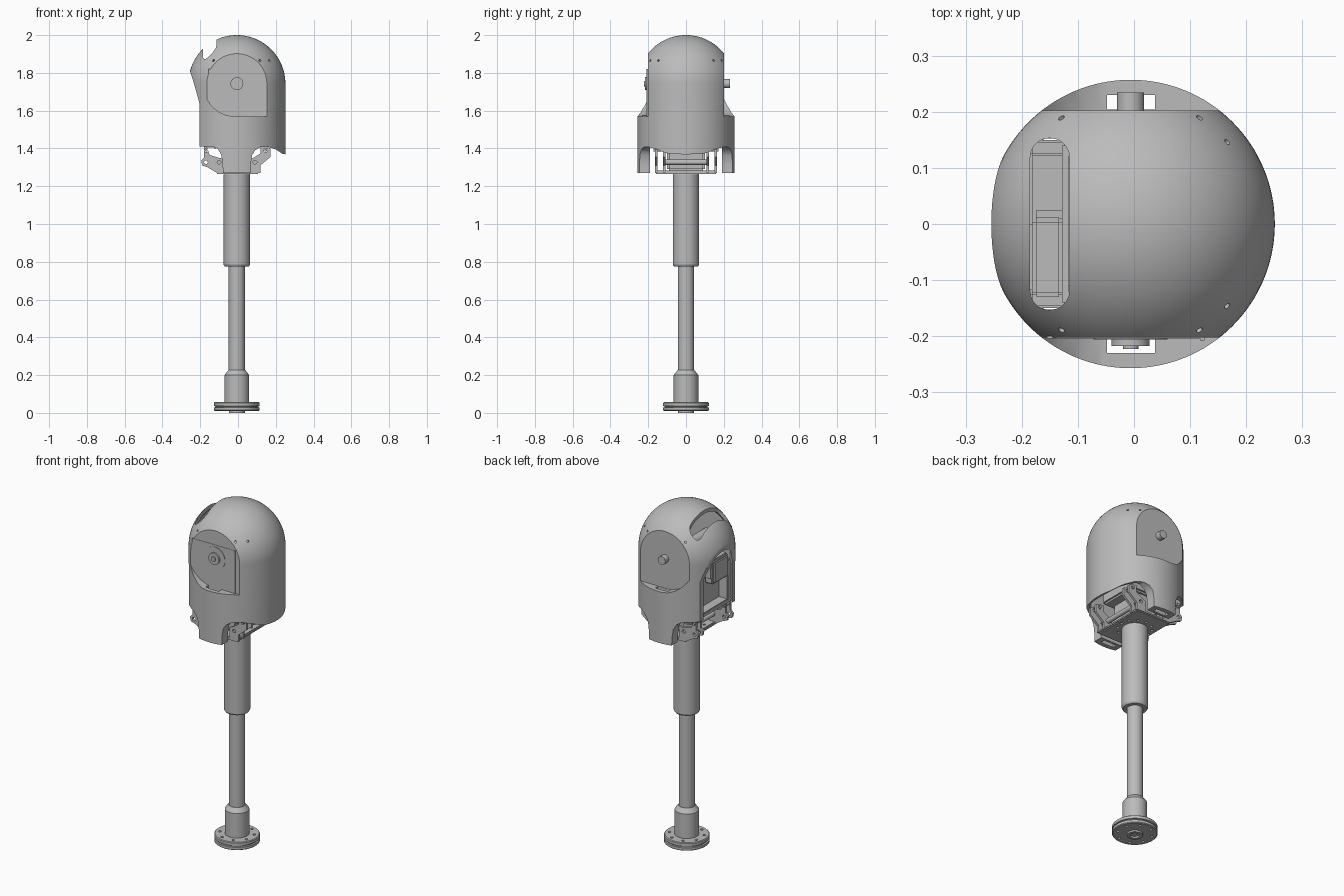
import bpy, bmesh, math
from mathutils import Vector, Matrix

if "Cube" in bpy.data.objects:
    bpy.data.objects.remove(bpy.data.objects["Cube"], do_unlink=True)

CX = -0.006          # axis of the column and dome
R, ZC = 0.257, 1.743  # dome radius and dome centre height

grey = bpy.data.materials.new("satin grey")
grey.use_nodes = True
grey.diffuse_color = (0.5, 0.5, 0.5, 1)
grey.node_tree.nodes["Principled BSDF"].inputs["Base Color"].default_value = (0.5, 0.5, 0.5, 1)


def finish(bm, name):
    bmesh.ops.recalc_face_normals(bm, faces=bm.faces)
    mesh = bpy.data.meshes.new(name)
    bm.to_mesh(mesh)
    bm.free()
    mesh.materials.append(grey)
    obj = bpy.data.objects.new(name, mesh)
    bpy.context.collection.objects.link(obj)
    return obj


def lathe(name, profile, steps=96):
    bm = bmesh.new()
    verts = [bm.verts.new((CX + r, 0, z)) for r, z in profile]
    edges = [bm.edges.new(pair) for pair in zip(verts, verts[1:])]
    bmesh.ops.spin(bm, geom=verts + edges, cent=(CX, 0, 0), axis=(0, 0, 1),
                   angle=math.tau, steps=steps)
    bmesh.ops.remove_doubles(bm, verts=bm.verts, dist=1e-5)
    return finish(bm, name)


def prism(name, points, start, end, axis="y"):
    """Extrude an outline: (x, z) along y, or (x, y) along z."""
    bm = bmesh.new()
    place = (lambda a, b: (a, start, b)) if axis == "y" else (lambda a, b: (a, b, start))
    face = bm.faces.new([bm.verts.new(place(a, b)) for a, b in points])
    new = bmesh.ops.extrude_face_region(bm, geom=[face])["geom"]
    shift = (0, end - start, 0) if axis == "y" else (0, 0, end - start)
    bmesh.ops.translate(bm, verts=[g for g in new if isinstance(g, bmesh.types.BMVert)], vec=shift)
    return finish(bm, name)


def box(name, x, y, z, bevel=0.0):
    bm = bmesh.new()
    bmesh.ops.create_cube(bm, size=1)
    for v in bm.verts:
        v.co = [lo + (c + 0.5) * (hi - lo) for c, (lo, hi) in zip(v.co, (x, y, z))]
    if bevel:
        bmesh.ops.bevel(bm, geom=list(bm.edges), offset=bevel, segments=2, affect="EDGES")
    return finish(bm, name)


def rod(name, a, b, r, sides=32):
    a, b = Vector(a), Vector(b)
    bm = bmesh.new()
    turn = (b - a).to_track_quat("Z", "Y").to_matrix().to_4x4()
    bmesh.ops.create_cone(bm, cap_ends=True, segments=sides, radius1=r, radius2=r,
                          depth=(b - a).length, matrix=Matrix.Translation((a + b) / 2) @ turn)
    return finish(bm, name)


def combine(obj, tool, operation="DIFFERENCE"):
    mod = obj.modifiers.new("cut", "BOOLEAN")
    mod.operation, mod.solver, mod.object = operation, "EXACT", tool
    bpy.context.view_layer.objects.active = obj
    bpy.ops.object.modifier_apply(modifier=mod.name)
    bpy.data.objects.remove(tool, do_unlink=True)


def dome(r, bottom, n=24):
    arc = [(r * math.cos(i * math.pi / 2 / n), ZC + r * math.sin(i * math.pi / 2 / n)) for i in range(n)]
    return [(0, bottom), (r, bottom)] + arc + [(0, ZC + r)]


# Hollow domed housing with flat sides
shell = lathe("domed_housing", dome(R, 1.27), 128)
side_outline = [(-0.3, 2.1), (-0.3, 1.70), (-0.165, 1.66), (-0.14, 1.625), (-0.1, 1.592),
                (-0.06, 1.575), (-0.02, 1.57), (0.3, 1.57), (0.3, 2.1)]
for s in (-1, 1):
    combine(shell, prism("side_cutter", side_outline, s * 0.202, s * 0.4))
cavity = lathe("cavity", dome(R - 0.018, 1.2))
combine(cavity, box("cavity_limit", (-1, 1), (-0.19, 0.19), (1, 3)), "INTERSECT")
combine(shell, cavity)

# Lower edge of the housing, leaving two hanging legs
edge_left = [(-0.3, 1.2), (-0.3, 1.41), (-0.13, 1.41), (-0.105, 1.395), (-0.088, 1.365),
             (-0.082, 1.32), (-0.075, 1.2)]
edge_right = [(0.068, 1.2), (0.068, 1.32), (0.075, 1.365), (0.09, 1.39), (0.12, 1.408),
              (0.16, 1.408), (0.2, 1.395), (0.235, 1.372), (0.3, 1.36), (0.3, 1.2)]
for outline in (edge_left, edge_right):
    combine(shell, prism("edge_cutter", outline, -0.4, 0.4))

# Open service side and the long slot above it
combine(shell, prism("opening_cutter", [(-0.4, 1.2), (-0.4, 1.82), (-0.258, 1.82), (-0.238, 1.76),
                                        (-0.218, 1.69), (-0.205, 1.64), (-0.205, 1.2)], -0.4, 0.4))
slot = []
for cx, cy, first in ((-0.149, 0.119, 0), (-0.151, 0.119, 90), (-0.151, -0.119, 180), (-0.149, -0.119, 270)):
    slot += [(cx + 0.034 * math.cos(math.radians(first + k * 18)),
              cy + 0.034 * math.sin(math.radians(first + k * 18))) for k in range(6)]
combine(shell, prism("slot_cutter", slot, 1.72, 2.1, "z"))

# Narrow gaps beside the legs and small screw holes
for s in (-1, 1):
    combine(shell, box("gap_cutter", (-0.048, 0.037), sorted((s * 0.204, s * 0.23)), (1.2, 1.7)))
    for x, y in ((-0.13, 0.19), (0.117, 0.19), (0.167, 0.147)):
        p = Vector((x, s * y, 1.866))
        out = (p - Vector((CX, 0, ZC))).normalized() * 0.012
        combine(shell, rod("screw_hole", p - out, p + out, 0.006, 12))

# Side pivots and trim
rod("front_pivot_ring", (CX, -0.195, 1.743), (CX, -0.206, 1.743), 0.066, 48)
rod("front_pivot", (CX, -0.195, 1.743), (CX, -0.217, 1.743), 0.034)
rod("front_pivot_pin", (CX, -0.195, 1.743), (CX, -0.223, 1.743), 0.014)
rod("rear_pivot", (CX, 0.195, 1.743), (CX, 0.234, 1.743), 0.024)
box("front_trim_strip", (0.118, 0.126), (-0.208, -0.2), (1.57, 1.82))
box("front_trim_panel", (-0.155, 0.12), (-0.204, -0.2), (1.57, 1.82))
combine(bpy.data.objects["front_trim_panel"],
        prism("trim_cutter", [(-0.3, 1.5)] + side_outline[1:7] + [(0.02, 1.5)], -0.3, -0.1))

# Inner equipment seen through the openings
box("inner_panel", (-0.128, -0.116), (-0.14, 0.14), (1.40, 1.78))
box("inner_chassis", (-0.116, 0.12), (-0.12, 0.12), (1.42, 1.70), 0.01)
box("control_box", (-0.182, -0.126), (-0.13, 0.012), (1.56, 1.70), 0.008)
box("control_box_cover", (-0.19, -0.18), (-0.118, 0.0), (1.575, 1.685))
box("control_box_tab", (-0.175, -0.126), (0.01, 0.024), (1.60, 1.66))
rod("inner_axle", (CX, -0.195, 1.743), (CX, 0.195, 1.743), 0.03)
for label, s in (("front", -1), ("rear", 1)):
    box(label + "_inner_post", (-0.185, -0.12), sorted((s * 0.122, s * 0.15)), (1.41, 1.66), 0.004)
box("lower_rail", (-0.185, -0.12), (-0.15, 0.15), (1.405, 1.43), 0.004)

# Mounting plate with a ring of bolt holes
plate = box("mounting_plate", (-0.115, 0.112), (-0.165, 0.165), (1.265, 1.283), 0.005)
for k in range(12):
    a = k * math.tau / 12
    x, y = CX + 0.092 * math.cos(a), 0.092 * math.sin(a)
    combine(plate, rod("bolt_hole", (x, y, 1.2), (x, y, 1.3), 0.008, 16))
box("gimbal_block", (-0.07, 0.06), (-0.1, 0.1), (1.28, 1.43), 0.01)

# Hinge lugs at the four corners, joined by cross rods
left_lug = [(-0.165, 1.41), (-0.18, 1.41), (-0.18, 1.352), (-0.195, 1.335), (-0.19, 1.31),
            (-0.165, 1.302), (-0.11, 1.27), (-0.07, 1.27), (-0.07, 1.35), (-0.10, 1.35), (-0.15, 1.365)]
right_lug = [(0.15, 1.41), (0.172, 1.40), (0.172, 1.355), (0.118, 1.31), (0.118, 1.27),
             (0.06, 1.27), (0.06, 1.34), (0.085, 1.352), (0.12, 1.375), (0.12, 1.41)]
for side, outline, holes in (("left", left_lug, ((-0.17, 1.327), (-0.1, 1.327), (-0.168, 1.39))),
                             ("right", right_lug, ((0.09, 1.327), (0.147, 1.39)))):
    for label, s in (("front", -1), ("rear", 1)):
        for part, y in (("outer", 0.152), ("inner", 0.108)):
            lug = prism(f"{label}_{side}_{part}_lug", outline, s * y, s * (y + 0.013))
            for x, z in holes:
                combine(lug, rod("lug_hole", (x, -0.3, z), (x, 0.3, z), 0.01, 16))
        x, z = holes[-1]
        rod(f"{label}_{side}_hinge_pin", (x, s * 0.1, z), (x, s * 0.172, z), 0.007, 16)
    rod(side + "_cross_rod", (holes[-2][0] * 0.98, -0.11, 1.327), (holes[-2][0] * 0.98, 0.11, 1.327), 0.014)

# Telescopic column
lathe("upper_column", [(0, 0.775), (0.064, 0.775), (0.07, 0.785), (0.07, 1.262), (0.066, 1.268), (0, 1.268)])
lathe("lower_column", [(0, 0.15), (0.043, 0.15), (0.043, 0.79), (0, 0.79)])
lathe("column_socket", [(0, 0.05), (0.065, 0.05), (0.065, 0.2), (0.06, 0.207), (0.045, 0.226), (0, 0.226)])

# Bolted base flange with a groove and a centre hole underneath
flange = lathe("base_flange", [(0, 0.01), (0.116, 0.01), (0.121, 0.014), (0.121, 0.028), (0.114, 0.03),
                               (0.114, 0.035), (0.121, 0.037), (0.121, 0.053), (0.117, 0.057), (0, 0.057)])
for k in range(8):
    a = (k + 0.5) * math.tau / 8
    x, y = CX + 0.094 * math.cos(a), 0.094 * math.sin(a)
    combine(flange, rod("flange_hole", (x, y, -0.1), (x, y, 0.2), 0.008, 16))
lathe("base_spigot", [(0.026, 0.015), (0.026, 0), (0.042, 0), (0.042, 0.015), (0.026, 0.015)])

# Smooth curved surfaces, keep hard edges
for obj in bpy.context.scene.objects:
    if obj.type == "MESH" and obj.data.materials and obj.data.materials[0] == grey:
        bpy.ops.object.select_all(action="DESELECT")
        obj.select_set(True)
        bpy.context.view_layer.objects.active = obj
        bpy.ops.object.shade_smooth_by_angle(angle=math.radians(30))
